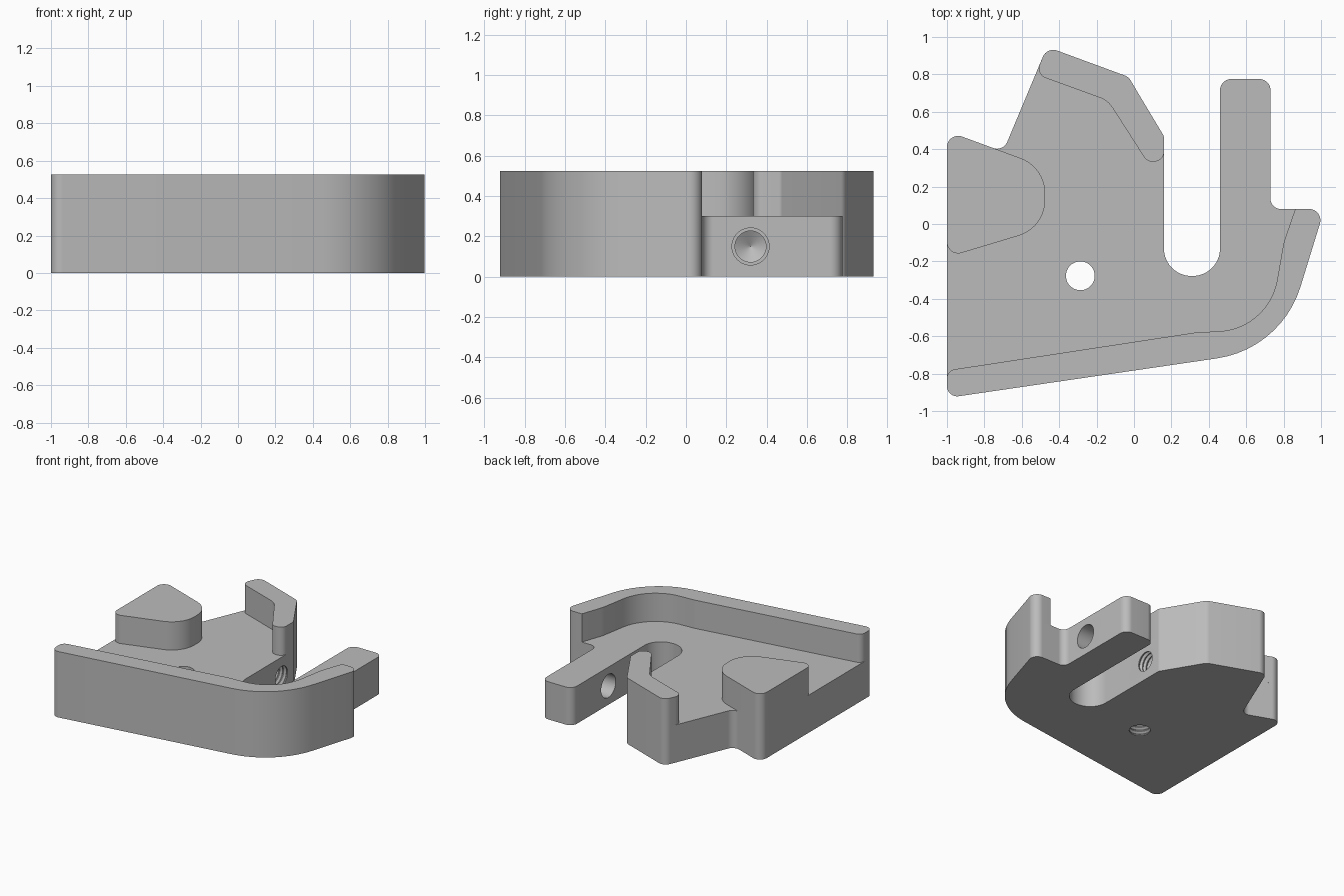
import bpy, bmesh, math
from mathutils import Vector, Matrix

old = bpy.data.objects.get("Cube")
if old:
    bpy.data.objects.remove(old)

PLATE_TOP, RIM_TOP = 0.30, 0.525

metal = bpy.data.materials.new("plain_grey")
metal.use_nodes = True
grey = (0.5, 0.5, 0.5, 1)
metal.diffuse_color = grey
metal.node_tree.nodes["Principled BSDF"].inputs["Base Color"].default_value = grey


def fillet(corners):
    """Turn (x, y, radius) corners into a rounded outline."""
    out = []
    for i, (x, y, r) in enumerate(corners):
        p = Vector((x, y))
        if r == 0:
            out.append(p)
            continue
        a = (Vector(corners[i - 1][:2]) - p).normalized()
        b = (Vector(corners[(i + 1) % len(corners)][:2]) - p).normalized()
        half = a.angle(b) / 2
        centre = p + (a + b).normalized() * (r / math.sin(half))
        start = p + a * (r / math.tan(half)) - centre
        end = p + b * (r / math.tan(half)) - centre
        sweep = math.atan2(start.x * end.y - start.y * end.x, start.dot(end))
        steps = max(4, int(abs(sweep) * 10))
        for k in range(steps + 1):
            out.append(centre + Matrix.Rotation(sweep * k / steps, 2) @ start)
    return out


def add_object(name, bm):
    bmesh.ops.recalc_face_normals(bm, faces=bm.faces[:])
    mesh = bpy.data.meshes.new(name)
    bm.to_mesh(mesh)
    bm.free()
    mesh.materials.append(metal)
    obj = bpy.data.objects.new(name, mesh)
    bpy.context.collection.objects.link(obj)
    return obj


def prism(name, corners, z0, z1):
    bm = bmesh.new()
    base = bm.faces.new([bm.verts.new((p.x, p.y, z0)) for p in fillet(corners)])
    top = bmesh.ops.extrude_face_region(bm, geom=[base])["geom"]
    verts = [v for v in top if isinstance(v, bmesh.types.BMVert)]
    bmesh.ops.translate(bm, verts=verts, vec=(0, 0, z1 - z0))
    return add_object(name, bm)


def lathe(name, profile, matrix, sides=40):
    """Revolve (distance, radius) pairs around the local z axis."""
    bm = bmesh.new()
    rings = [[bm.verts.new((r * math.cos(math.tau * k / sides),
                            r * math.sin(math.tau * k / sides), d))
              for k in range(sides)] for d, r in profile]
    for lo, hi in zip(rings, rings[1:]):
        for k in range(sides):
            n = (k + 1) % sides
            bm.faces.new((lo[k], lo[n], hi[n], hi[k]))
    bm.faces.new(rings[0])
    bm.faces.new(rings[-1])
    bm.transform(matrix)
    return add_object(name, bm)


def thread(length, minor=0.077, major=0.092, pitch=0.034):
    """Profile of a threaded bore with plain ends."""
    pts = [(-0.03, minor)]
    for i in range(int(length / pitch)):
        d = i * pitch + 0.008
        pts += [(d, minor), (d + pitch * 0.4, major), (d + pitch * 0.8, minor)]
    return pts + [(length + 0.03, minor)]


def cut(obj, cutter):
    mod = obj.modifiers.new("hole", "BOOLEAN")
    mod.operation = "DIFFERENCE"
    mod.solver = "EXACT"
    mod.object = cutter
    bpy.context.view_layer.objects.active = obj
    bpy.ops.object.modifier_apply(modifier=mod.name)
    bpy.data.objects.remove(cutter)


# Corners shared by the plate and the raised walls
front_left, front_right = (-1, -0.93, 0.055), (0.788, -0.668, 0.55)
right_tip = (1.018, 0.08, 0.06)
back_peak, back_bend, back_side = (-0.465, 0.947, 0.06), (-0.03, 0.787, 0.06), (0.16, 0.47, 0.03)
left_top = (-1, 0.497, 0.06)

# Flat plate with slot and prong
plate = prism("base_plate", [
    front_left, front_right, right_tip,
    (0.73, 0.08, 0.055), (0.73, 0.775, 0.06), (0.46, 0.775, 0.06),
    (0.46, -0.278, 0.147), (0.16, -0.278, 0.147),
    back_side, back_bend, back_peak,
    (-0.70, 0.386, 0.06), left_top], 0, PLATE_TOP)

# Raised walls
front_rim = prism("front_rim", [
    front_left, front_right, right_tip,
    (0.862, 0.08, 0), (0.80, -0.10, 0.3), (0.72, -0.56, 0.33),
    (0.33, -0.58, 0.2), (-1, -0.783, 0.05)], PLATE_TOP, RIM_TOP)
back_wall = prism("back_wall", [
    back_side, back_bend, back_peak,
    (-0.526, 0.80, 0.055), (-0.14, 0.66, 0.13),
    (0.075, 0.325, 0.055), (0.16, 0.345, 0.05)], PLATE_TOP, RIM_TOP)
left_pad = prism("left_pad", [
    left_top, (-0.475, 0.304, 0.2), (-0.475, -0.02, 0.2),
    (-1, -0.178, 0.06)], PLATE_TOP, RIM_TOP)

# Vertical threaded hole
cut(plate, lathe("plate_hole_cutter", thread(PLATE_TOP),
                 Matrix.Translation((-0.287, -0.277, 0))))

# Blind threaded hole in the slot wall, ending in a drill cone
into_wall = Matrix.Translation((0.16, 0.32, 0.15)) @ Matrix.Rotation(-math.pi / 2, 4, "Y")
cut(plate, lathe("side_hole_cutter", thread(0.4) + [(0.475, 0.001)], into_wall))

# Clearance hole through the prong
through = Matrix.Translation((0.40, 0.32, 0.15)) @ Matrix.Rotation(math.pi / 2, 4, "Y")
cut(plate, lathe("prong_hole_cutter", [(0, 0.092), (0.4, 0.092)], through))

# Smooth the rounded corners, keep the edges crisp
bpy.ops.object.select_all(action="DESELECT")
for obj in (plate, front_rim, back_wall, left_pad):
    obj.select_set(True)
bpy.context.view_layer.objects.active = plate
bpy.ops.object.shade_smooth_by_angle(angle=math.radians(25))
